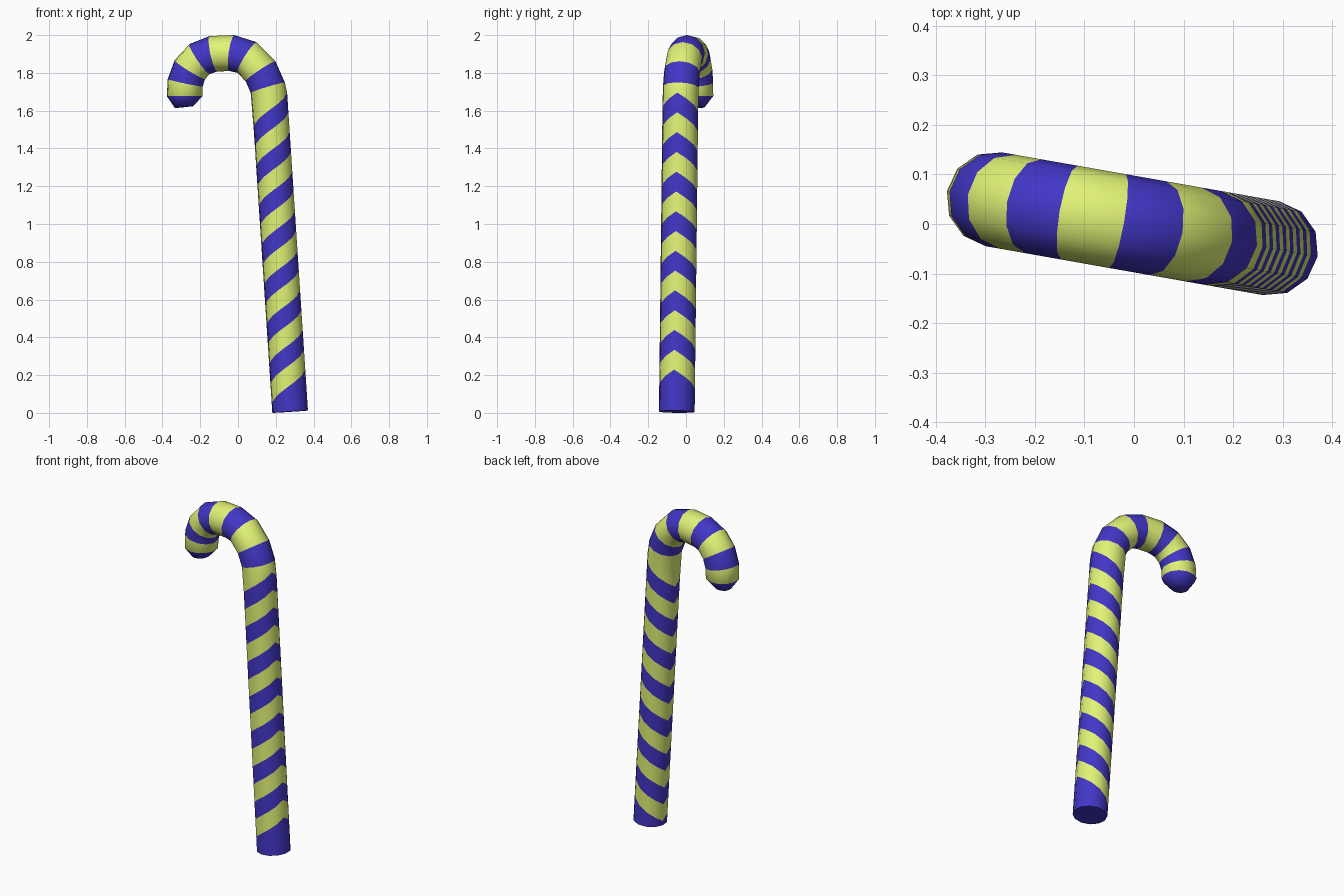
import bpy, bmesh
from math import radians, cos, sin, pi
from mathutils import Vector

if "Cube" in bpy.data.objects:
    bpy.data.objects.remove(bpy.data.objects["Cube"])

SIDES, R = 12, 0.096
TURN = radians(-10)                       # the cane's plane is turned about z
U = Vector((cos(TURN), sin(TURN), 0))     # in-plane horizontal
V = Vector((-sin(TURN), cos(TURN), 0))    # across the plane
Z = Vector((0, 0, 1))


def point(x, z):
    return U * (x / cos(TURN)) + Z * z


def ring(bm, centre, normal, radius, axis=None, drop=0.0):
    """Ring of vertices; 'drop' slides the inner side back along the axis (chevron)."""
    verts = []
    for k in range(SIDES):
        a = 2 * pi * k / SIDES
        p = centre + radius * (cos(a) * normal + sin(a) * V)
        if axis:
            p -= axis * drop * min(a, 2 * pi - a) / pi
        verts.append(bm.verts.new(p))
    return verts


def material(name, rgb):
    m = bpy.data.materials.new(name)
    m.diffuse_color = (*rgb, 1)
    m.use_nodes = True
    m.node_tree.nodes["Principled BSDF"].inputs["Base Color"].default_value = m.diffuse_color
    return m


bm = bmesh.new()
rings = []

# Shaft: flat base ring, then evenly spaced chevron rings
base, top = point(0.276, 0.0064), point(0.165, 1.70)
axis = (top - base).normalized()
side = V.cross(axis).normalized()
rings.append(ring(bm, base, side, R))
for i in range(15):
    rings.append(ring(bm, base + axis * (0.217 + 0.105 * i), side, R, axis, 0.19))

# Hook: outer edge point (x, z) and direction of its outward normal
hook = [(0.248, 1.75, 17), (0.198, 1.862, 34), (0.098, 1.963, 58),
        (-0.02, 2.0, 82), (-0.15, 1.995, 102), (-0.256, 1.953, 124),
        (-0.335, 1.868, 148), (-0.372, 1.767, 168), (-0.377, 1.677, 180)]
for x, z, deg in hook:
    n = U * cos(radians(deg)) + Z * sin(radians(deg))
    rings.append(ring(bm, point(x, z) - n * R, n, R))

# Narrowed tip
n = U * cos(radians(186)) + Z * sin(radians(186))
rings.append(ring(bm, point(-0.285, 1.619), n, 0.05))

# Skin the rings in alternating colours and close both ends
for i, (a, b) in enumerate(zip(rings, rings[1:])):
    for k in range(SIDES):
        j = (k + 1) % SIDES
        bm.faces.new((a[k], a[j], b[j], b[k])).material_index = i % 2
bm.faces.new(rings[0])
bm.faces.new(rings[-1])
bmesh.ops.recalc_face_normals(bm, faces=bm.faces)

mesh = bpy.data.meshes.new("striped_cane")
bm.to_mesh(mesh)
bm.free()
mesh.materials.append(material("blue", (0.055, 0.037, 0.57)))
mesh.materials.append(material("yellow", (0.76, 0.90, 0.18)))
mesh.shade_smooth()
mesh.set_sharp_from_angle(angle=radians(60))
bpy.context.collection.objects.link(bpy.data.objects.new("striped_cane", mesh))
